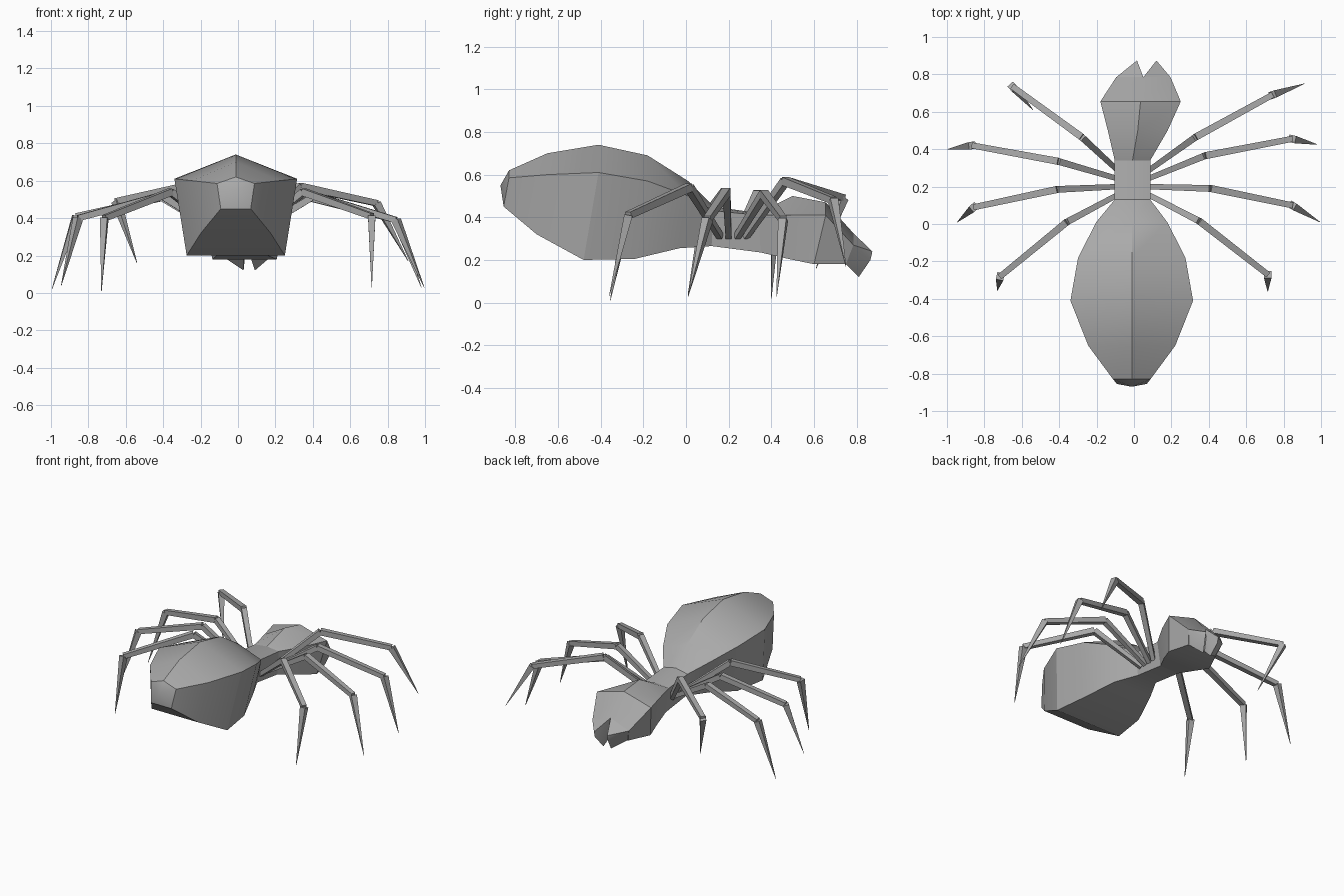
import bpy, bmesh
from mathutils import Vector

cube = bpy.data.objects.get("Cube")
if cube:
    bpy.data.objects.remove(cube)

grey = bpy.data.materials.new("plain_grey")
grey.use_nodes = True
GREY = (0.4, 0.4, 0.4, 1)
grey.diffuse_color = GREY
grey.node_tree.nodes["Principled BSDF"].inputs["Base Color"].default_value = GREY


def finish(name, bm):
    bmesh.ops.recalc_face_normals(bm, faces=bm.faces[:])
    mesh = bpy.data.meshes.new(name)
    bm.to_mesh(mesh)
    bm.free()
    mesh.materials.append(grey)
    obj = bpy.data.objects.new(name, mesh)
    bpy.context.collection.objects.link(obj)
    bpy.ops.object.select_all(action='DESELECT')
    obj.select_set(True)
    bpy.context.view_layer.objects.active = obj
    bpy.ops.object.shade_smooth_by_angle(angle=0.52)
    return obj


def bridge(bm, rings):
    for a, b in zip(rings, rings[1:]):
        n = len(a)
        for i in range(n):
            bm.faces.new((a[i], a[(i + 1) % n], b[(i + 1) % n], b[i]))


# Body: five-sided rings (y, bottom y, centre x, half width, ridge z, side z, bottom z)
def loft(name, rows, nose=None):
    bm = bmesh.new()
    rings = []
    for y, yb, cx, w, zt, zs, zb in rows:
        pts = [(cx, y, zt), (cx + w, y, zs), (cx + w * .8, yb, zb),
               (cx - w * .8, yb, zb), (cx - w, y, zs)]
        rings.append([bm.verts.new(p) for p in pts])
    bridge(bm, rings)
    if nose:
        tip = bm.verts.new(nose)
        for i in range(5):
            bm.faces.new((rings[0][i], rings[0][(i + 1) % 5], tip))
    else:
        bm.faces.new(rings[0])
    bm.faces.new(rings[-1])
    return finish(name, bm)


loft("abdomen_and_waist", [
    (-.83, -.855, -.012, .10, .62, .585, .45),
    (-.65, -.70, -.012, .233, .70, .60, .32),
    (-.41, -.48, -.012, .328, .74, .61, .20),
    (-.18, -.24, -.012, .287, .69, .57, .205),
    (.01, -.03, -.012, .19, .57, .50, .255),
    (.13, .12, -.008, .095, .45, .43, .265),
    (.34, .35, -.008, .095, .42, .41, .235)], nose=(-.012, -.87, .55))

loft("head", [
    (.34, .35, -.008, .095, .42, .41, .235),
    (.50, .48, .02, .16, .50, .41, .205),
    (.655, .60, .035, .215, .47, .41, .18),
    (.785, .75, .05, .145, .325, .27, .18)])

# Jaws: pointed wedges either side of the notch
for name, s, x_top in (("jaw_right", -1, .016), ("jaw_left", 1, .12)):
    bm = bmesh.new()
    for p in [(.05, .785, .325), (.05 + s * .145, .785, .27),
              (.05 + s * .11, .75, .18), (.05 + s * .02, .75, .18),
              (x_top, .874, .24), (x_top, .865, .2), (.06 + s * .03, .81, .12)]:
        bm.verts.new(p)
    bmesh.ops.convex_hull(bm, input=bm.verts[:])
    finish(name, bm)


# Legs: three square tapered segments (thigh, shin, claw)
def segment(bm, start, end, r0, r1):
    a, b = Vector(start), Vector(end)
    d = (b - a).normalized()
    side = d.cross(Vector((0, 0, 1))).normalized()
    up = side.cross(d)
    rings = [[bm.verts.new(p + (side * i + up * j) * r)
              for i, j in ((1, 1), (-1, 1), (-1, -1), (1, -1))]
             for p, r in ((a, r0), (b, r1))]
    bridge(bm, rings)
    bm.faces.new(rings[0])
    bm.faces.new(rings[1])


legs = {
    "left_leg_1": [(.07, .16, .31), (.35, .015, .54), (.715, -.27, .41), (.715, -.36, .03)],
    "left_leg_2": [(.07, .20, .31), (.41, .19, .52), (.845, .10, .39), (.995, .01, .03)],
    "left_leg_3": [(.07, .24, .31), (.38, .365, .51), (.845, .455, .39), (.98, .425, .03)],
    "left_leg_4": [(.07, .28, .31), (.33, .465, .57), (.74, .69, .48), (.91, .75, .17)],
    "right_leg_1": [(-.08, .16, .31), (-.36, .01, .54), (-.715, -.28, .40), (-.73, -.355, .01)],
    "right_leg_2": [(-.08, .20, .31), (-.41, .185, .52), (-.855, .09, .40), (-.945, .01, .04)],
    "right_leg_3": [(-.08, .24, .31), (-.405, .335, .51), (-.865, .42, .41), (-.995, .40, .02)],
    "right_leg_4": [(-.08, .28, .31), (-.28, .465, .57), (-.65, .735, .49), (-.54, .61, .16)],
}
for name, (hip, knee, ankle, tip) in legs.items():
    bm = bmesh.new()
    segment(bm, hip, knee, .014, .018)
    segment(bm, knee, ankle, .019, .016)
    segment(bm, ankle, tip, .02, .001)
    finish(name, bm)
